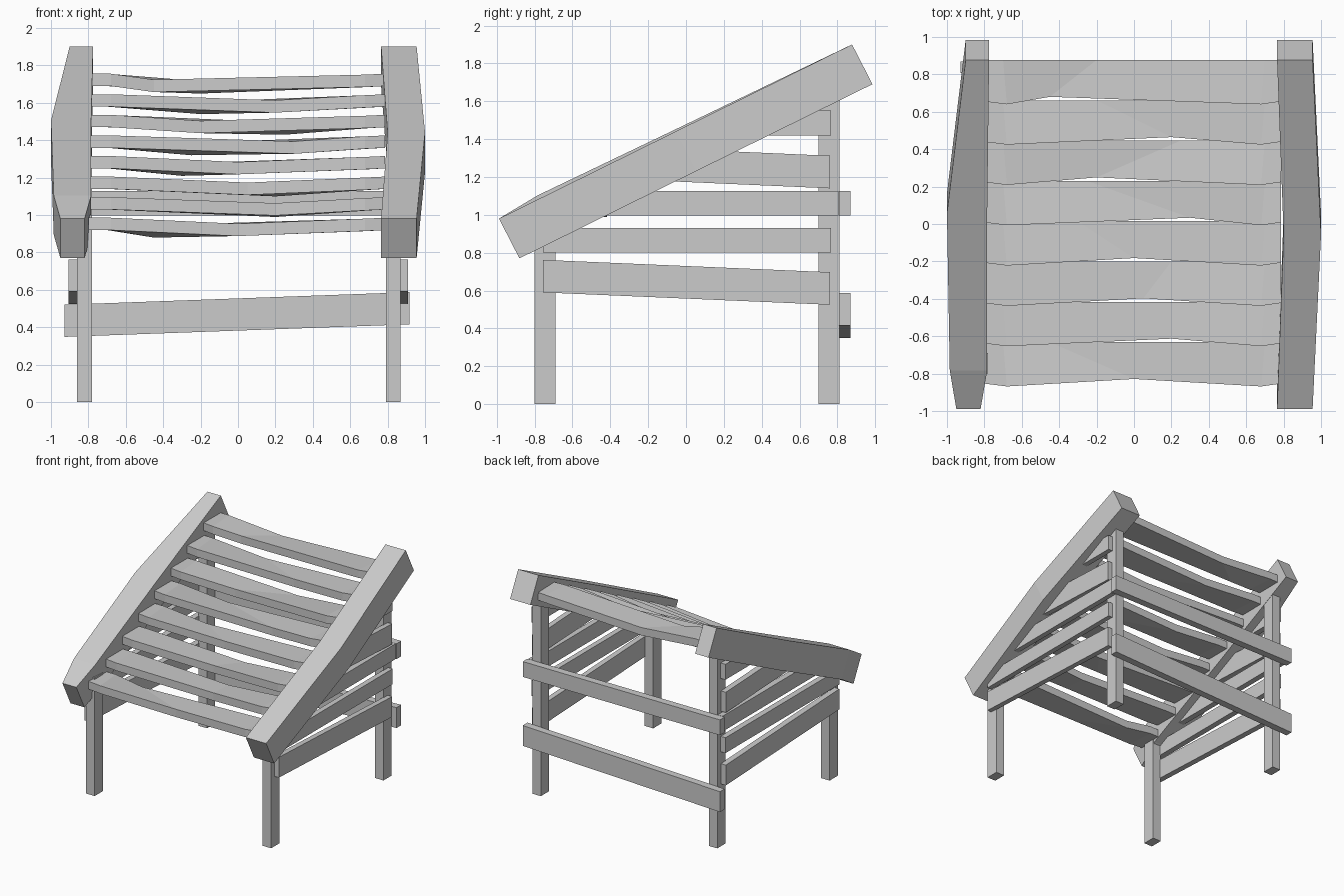
import bpy, bmesh
from mathutils import Vector

if "Cube" in bpy.data.objects:
    bpy.data.objects.remove(bpy.data.objects["Cube"])


def loft(name, sections):
    """Solid through a list of four-point sections, flat shaded."""
    bm = bmesh.new()
    rings = [[bm.verts.new(p) for p in sec] for sec in sections]
    for a, b in zip(rings, rings[1:]):
        for i in range(4):
            j = (i + 1) % 4
            bm.faces.new((a[i], a[j], b[j], b[i]))
    bm.faces.new(rings[0])
    bm.faces.new(rings[-1])
    bmesh.ops.recalc_face_normals(bm, faces=bm.faces)
    me = bpy.data.meshes.new(name)
    bm.to_mesh(me)
    bm.free()
    ob = bpy.data.objects.new(name, me)
    bpy.context.collection.objects.link(ob)
    return ob


def post(name, x0, x1, y0, y1, z0, z1):
    return loft(name, [[(x0, y0, z), (x1, y0, z), (x1, y1, z), (x0, y1, z)] for z in (z0, z1)])


def beam(name, stations):
    """Sloping roof beam; stations are (t along slope, x inner, x outer, lift)."""
    secs = []
    for t, xi, xo, dz in stations:
        y, z = -0.88 + 1.865 * t, 0.77 + 0.92 * t + dz
        secs.append([(xi, y, z), (xo, y, z), (xo, y - 0.108, z + 0.21), (xi, y - 0.108, z + 0.21)])
    return loft(name, secs)


# Legs
for side, x0, x1 in (("left", -0.86, -0.78), ("right", 0.79, 0.87)):
    post(f"front_leg_{side}", x0, x1, -0.80, -0.69, 0, 1.0)
    post(f"back_leg_{side}", x0, x1, 0.70, 0.81, 0, 1.68)

# Bowed roof beams
beam("roof_beam_right", [(0, 0.765, 0.955, 0), (0.5, 0.80, 1.0, 0), (1, 0.765, 0.955, 0)])
beam("roof_beam_left", [(0, -0.82, -0.95, 0), (0.11, -0.785, -0.985, 0.022),
                        (0.56, -0.785, -1.0, 0.01), (1, -0.775, -0.90, 0)])

# Sagging roof slats: mid-bend position of the front and back edges
bends = [(-0.45, -0.2), (0.2, -0.2), (-0.2, 0.25), (0.3, -0.25),
         (0.0, -0.3), (0.05, 0.2), (0.2, 0.2), (0.0, -0.45)]
for k, (xf, xb) in enumerate(bends):
    y, z = 0.645 - 0.2155 * k, 1.755 - 0.11 * k
    secs = []
    for xa, xc, bow, sag, drop in ((-0.80, -0.80, 0.01, 0, 0), (-0.68, -0.70, -0.005, 0, 0),
                                   (xf, xb, 0.035, 0.032, 0.04),
                                   (0.68, 0.70, -0.005, 0.005, 0.005), (0.785, 0.785, 0.01, 0, 0)):
        yf, yb = y + bow, y + 0.232
        secs.append([(xa, yf, z - sag - 0.066), (xc, yb, z - drop - 0.066),
                     (xc, yb, z - drop), (xa, yf, z - sag)])
    loft(f"roof_slat_{k + 1}", secs)

# Side boards: (front y, front bottom z, back y, back bottom z, height)
boards = [(-0.755, 0.59, 0.76, 0.525, 0.172), (-0.755, 0.80, 0.765, 0.80, 0.13),
          (-0.60, 0.997, 0.805, 0.997, 0.13), (-0.15, 1.18, 0.76, 1.14, 0.172),
          (0.30, 1.42, 0.765, 1.42, 0.13)]
for side, xi, xo in (("left", -0.855, -0.905), ("right", 0.865, 0.91)):
    for k, (ya, za, yb, zb, h) in enumerate(boards):
        loft(f"side_board_{side}_{k + 1}",
             [[(xi, y, z), (xo, y, z), (xo, y, z + h), (xi, y, z + h)]
              for y, z in ((ya, za), (yb, zb))])

# Back rails
for name, zl, zr, h in (("lower_back_rail", 0.348, 0.415, 0.172), ("upper_back_rail", 0.997, 0.997, 0.13)):
    loft(name, [[(x, 0.808, z), (x, 0.87, z), (x, 0.87, z + h), (x, 0.808, z + h)]
                for x, z in ((-0.927, zl), (0.917, zr))])
